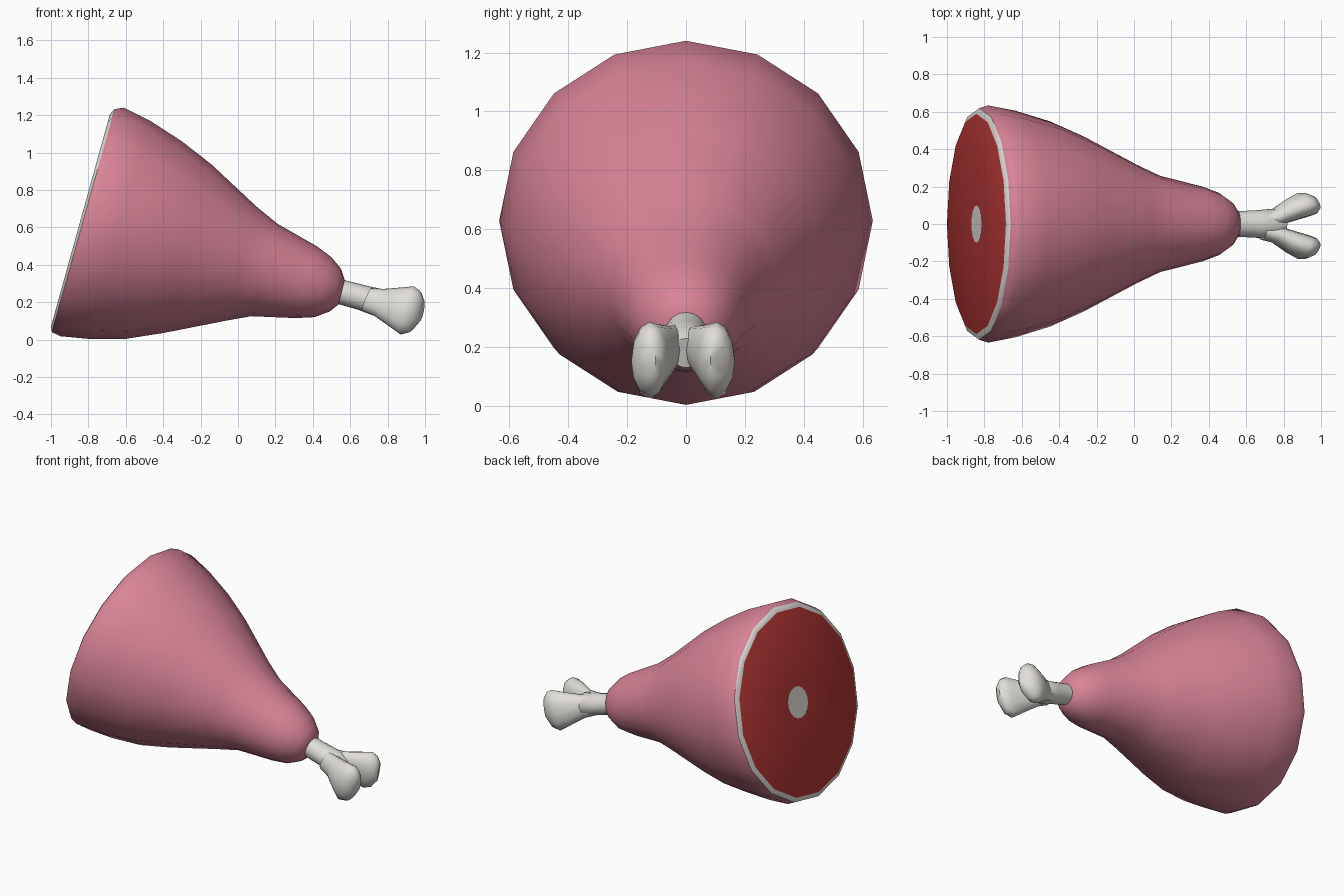
import bpy, bmesh, math
from mathutils import Vector

if "Cube" in bpy.data.objects:
    bpy.data.objects.remove(bpy.data.objects["Cube"])


def material(name, rgb):
    m = bpy.data.materials.new(name)
    m.diffuse_color = (*rgb, 1)
    m.use_nodes = True
    m.node_tree.nodes["Principled BSDF"].inputs["Base Color"].default_value = m.diffuse_color
    return m


SKIN = material("pink skin", (0.69, 0.23, 0.31))
MEAT = material("red meat", (0.47, 0.037, 0.037))
BONE = material("bone white", (0.75, 0.73, 0.69))


def ring(bm, n, top, bot, y=0, half=None, turn=0, side=1):
    """Tilted oval ring through a top and a bottom (x, z) point."""
    t, b = Vector((top[0], 0, top[1])), Vector((bot[0], 0, bot[1]))
    c, up = (t + b) / 2 + Vector((0, y * side, 0)), (t - b) / 2
    if half is None:
        half = up.length
    w = Vector((-math.sin(turn), math.cos(turn) * side, 0)) * half
    return [bm.verts.new(c + up * math.cos(a) + w * math.sin(a))
            for a in (2 * math.pi * i / n for i in range(n))]


def bridge(bm, a, b, mat=0):
    n = len(a)
    for i in range(n):
        j = (i + 1) % n
        bm.faces.new((a[i], a[j], b[j], b[i])).material_index = mat


def finish(bm, name, mats, angle):
    bmesh.ops.recalc_face_normals(bm, faces=bm.faces[:])
    me = bpy.data.meshes.new(name)
    bm.to_mesh(me)
    bm.free()
    ob = bpy.data.objects.new(name, me)
    bpy.context.collection.objects.link(ob)
    for m in mats:
        me.materials.append(m)
    bpy.ops.object.select_all(action='DESELECT')
    ob.select_set(True)
    bpy.context.view_layer.objects.active = ob
    bpy.ops.object.shade_smooth_by_angle(angle=math.radians(angle))
    return ob


# Meat: cut face with marrow bone, pale fat rim, then the tapering skin
bm = bmesh.new()
cut_top, cut_bot = Vector((-0.685, 1.205)), Vector((-1.0, 0.07))
mid = (cut_top + cut_bot) / 2
inner = ring(bm, 16, mid + (cut_top - mid) * 0.17, mid + (cut_bot - mid) * 0.17)
bm.faces.new(inner).material_index = 2
edge = ring(bm, 16, cut_top, cut_bot)
bridge(bm, inner, edge, 1)
prev = ring(bm, 16, (-0.66, 1.232), (-0.995, 0.04))
bridge(bm, edge, prev, 2)
SECTIONS = [((-0.61, 1.24), (-0.95, 0.018)), ((-0.47, 1.17), (-0.80, 0.004)),
            ((-0.30, 1.06), (-0.60, 0.004)), ((-0.14, 0.935), (-0.40, 0.035)),
            ((0.10, 0.71), (-0.07, 0.10)), ((0.21, 0.62), (0.07, 0.125)),
            ((0.42, 0.50), (0.31, 0.115)), ((0.50, 0.44), (0.41, 0.12)),
            ((0.55, 0.38), (0.49, 0.15)), ((0.57, 0.32), (0.54, 0.19))]
for t, b in SECTIONS:
    nxt = ring(bm, 16, t, b)
    bridge(bm, prev, nxt)
    prev = nxt
bm.faces.new(prev)
finish(bm, "meat", [SKIN, MEAT, BONE], 40)


def loft(bm, n, sections, side=1):
    rings = [ring(bm, n, *s, side=side) for s in sections]
    for a, b in zip(rings, rings[1:]):
        bridge(bm, a, b)
    bm.faces.new(rings[0])
    bm.faces.new(rings[-1])


# Bone shaft
bm = bmesh.new()
loft(bm, 16, [((0.52, 0.335), (0.48, 0.20), 0, 0.068),
              ((0.57, 0.318), (0.535, 0.19), 0, 0.068),
              ((0.68, 0.29), (0.64, 0.16), 0, 0.074),
              ((0.77, 0.27), (0.72, 0.13), 0, 0.082),
              ((0.82, 0.23), (0.78, 0.13), 0, 0.05)])
finish(bm, "bone_shaft", [BONE], 60)

# Two knuckles forking from the shaft
KNUCKLE = [((0.71, 0.275), (0.66, 0.155), 0.03, 0.045, 0.1),
           ((0.78, 0.271), (0.73, 0.126), 0.045, 0.047, 0.3),
           ((0.865, 0.278), (0.81, 0.07), 0.085, 0.062, 0.45),
           ((0.94, 0.285), (0.87, 0.027), 0.113, 0.07, 0.45),
           ((0.972, 0.262), (0.92, 0.04), 0.12, 0.062, 0.45),
           ((0.99, 0.215), (0.968, 0.095), 0.125, 0.036, 0.45)]
for name, s in (("back_knuckle", 1), ("front_knuckle", -1)):
    bm = bmesh.new()
    loft(bm, 12, KNUCKLE, s)
    finish(bm, name, [BONE], 60).location.y = -0.01
